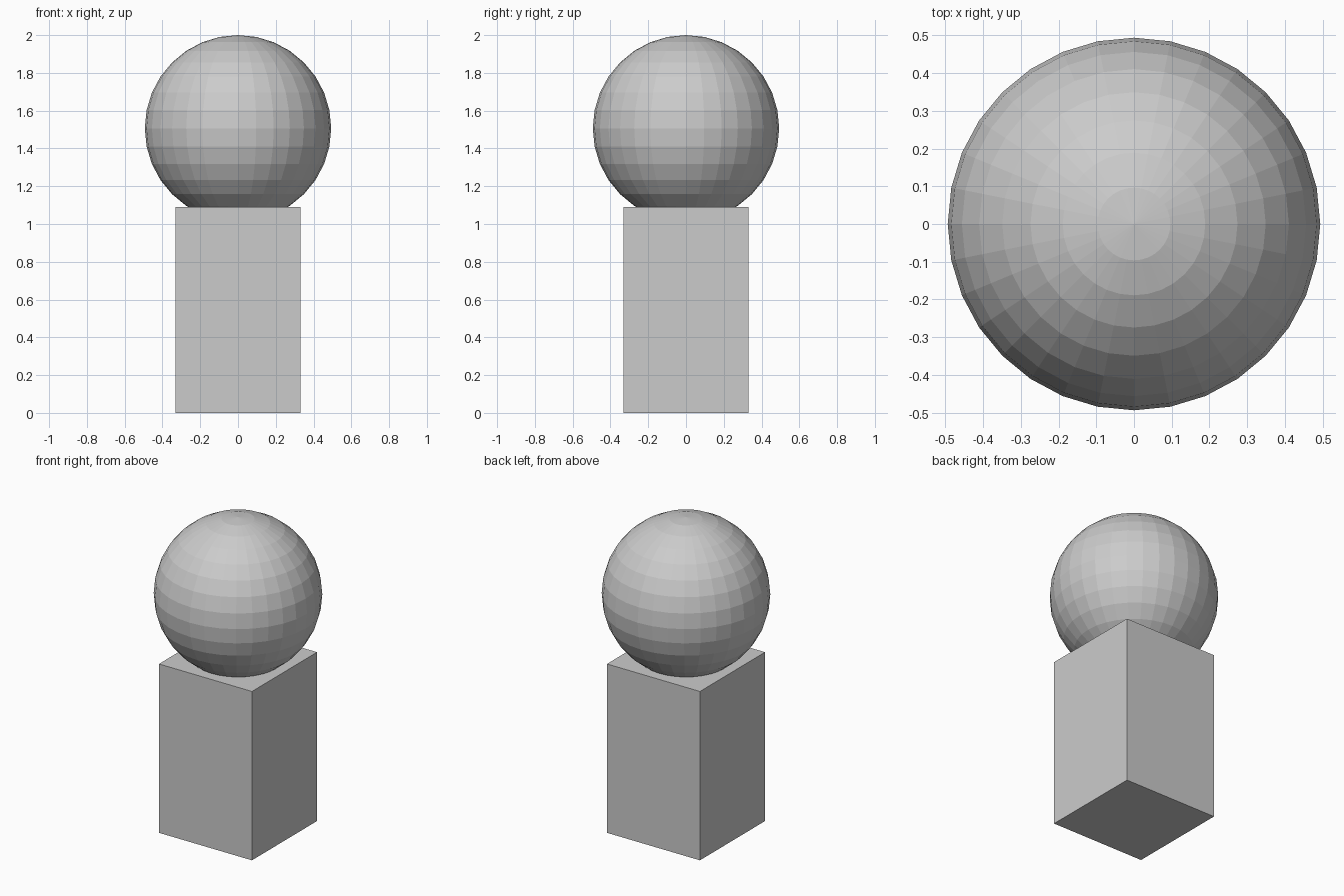
import bpy

if "Cube" in bpy.data.objects:
    bpy.data.objects.remove(bpy.data.objects["Cube"])

SIDE, HEIGHT = 0.664, 1.09   # square pedestal
RADIUS = 0.4935              # ball

# Pedestal block standing on the ground
bpy.ops.mesh.primitive_cube_add(size=1, location=(0, 0, HEIGHT / 2))
pedestal = bpy.context.object
pedestal.name = "pedestal"
pedestal.scale = (SIDE, SIDE, HEIGHT)
bpy.ops.object.transform_apply(location=False, rotation=False, scale=True)

# Flat-faceted ball sunk slightly into the pedestal top
bpy.ops.mesh.primitive_uv_sphere_add(
    segments=32, ring_count=16, radius=RADIUS, location=(0, 0, 2 - RADIUS))
bpy.context.object.name = "ball"
